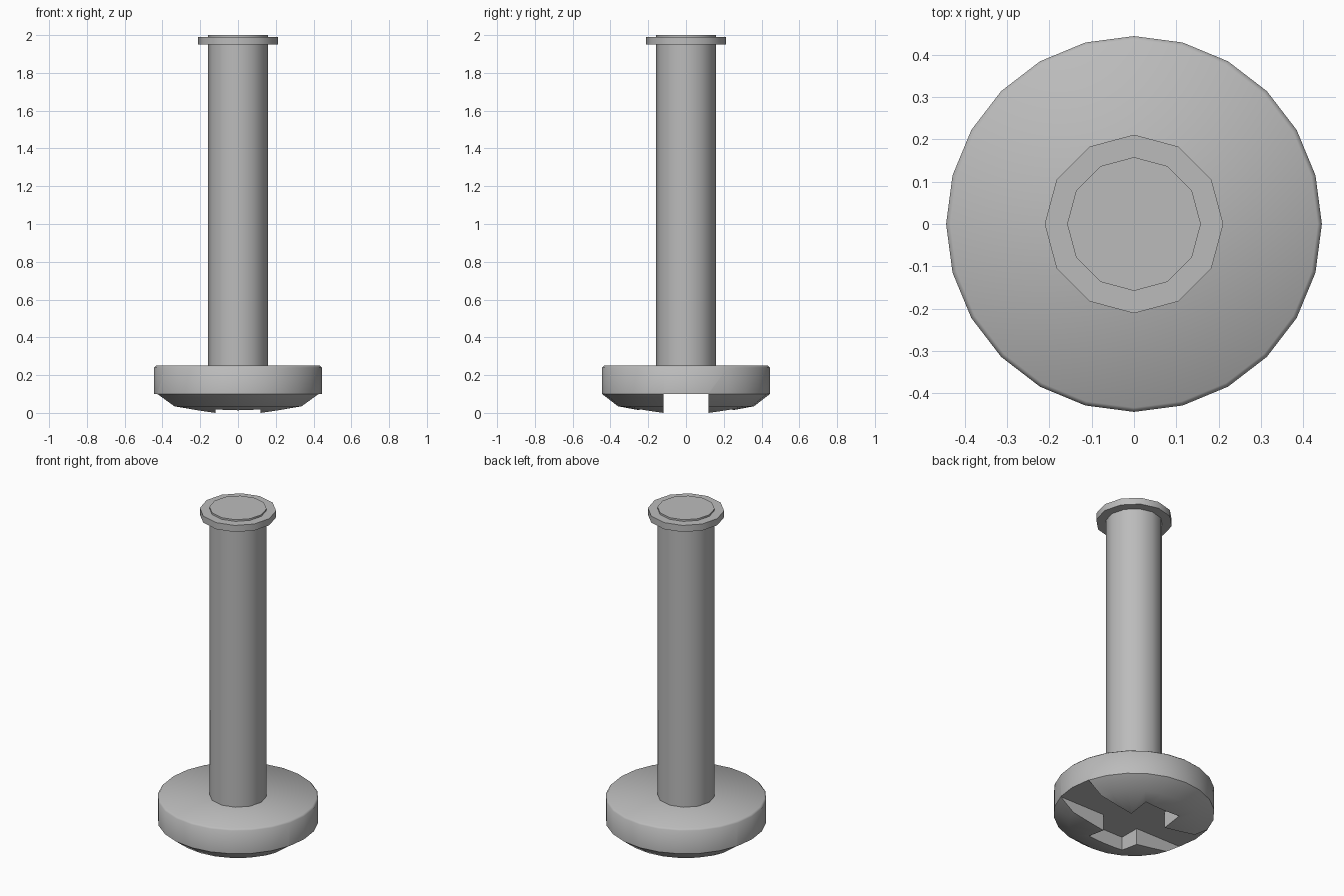
import bpy, math

cube = bpy.data.objects.get("Cube")
if cube:
    bpy.data.objects.remove(cube, do_unlink=True)

steel = bpy.data.materials.new("grey steel")
steel.use_nodes = True
GREY = (0.5, 0.5, 0.5, 1)
steel.diffuse_color = GREY
steel.node_tree.nodes["Principled BSDF"].inputs["Base Color"].default_value = GREY


def lathe(name, profile, sides):
    """Closed solid turned about z from (radius, height) points, bottom to top."""
    verts, faces = [], []
    for r, z in profile:
        for i in range(sides):
            a = math.tau * i / sides
            verts.append((r * math.cos(a), r * math.sin(a), z))
    for k in range(len(profile) - 1):
        for i in range(sides):
            j = (i + 1) % sides
            lo, hi = k * sides, (k + 1) * sides
            faces.append((lo + i, lo + j, hi + j, hi + i))
    faces.append(tuple(reversed(range(sides))))
    faces.append(tuple(range(len(verts) - sides, len(verts))))
    mesh = bpy.data.meshes.new(name)
    mesh.from_pydata(verts, [], faces)
    mesh.materials.append(steel)
    ob = bpy.data.objects.new(name, mesh)
    bpy.context.collection.objects.link(ob)
    return ob


def smooth(ob, degrees):
    bpy.ops.object.select_all(action='DESELECT')
    ob.select_set(True)
    bpy.context.view_layer.objects.active = ob
    bpy.ops.object.shade_smooth_by_angle(angle=math.radians(degrees))


def cut_slot(ob, name, length, width, top):
    """Cut a straight slot into the underside, up to the given height."""
    bpy.ops.mesh.primitive_cube_add(size=1, location=(0, 0, top - 0.1))
    cutter = bpy.context.object
    cutter.name = name
    cutter.scale = (length, width, 0.2)
    cutter.hide_render = True
    mod = ob.modifiers.new(name, 'BOOLEAN')
    mod.operation = 'DIFFERENCE'
    mod.solver = 'EXACT'
    mod.object = cutter
    bpy.context.view_layer.objects.active = ob
    bpy.ops.object.modifier_apply(modifier=name)
    bpy.data.objects.remove(cutter, do_unlink=True)


# Domed head with a rounded upper rim
head = lathe("head", [(0.17, 0.0), (0.36, 0.035), (0.444, 0.1),
                      (0.444, 0.24), (0.434, 0.25)], 24)

# Cross recess: one slot runs right through, the other stops short
cut_slot(head, "long_slot", 1.0, 0.24, 0.1)
cut_slot(head, "short_slot", 0.24, 0.49, 0.1)
smooth(head, 46)

# Shaft and the thin collar near its tip
shaft = lathe("shaft", [(0.158, 0.24), (0.158, 2.0)], 12)
collar = lathe("collar", [(0.211, 1.95), (0.211, 1.99)], 12)
smooth(shaft, 35)
smooth(collar, 35)
